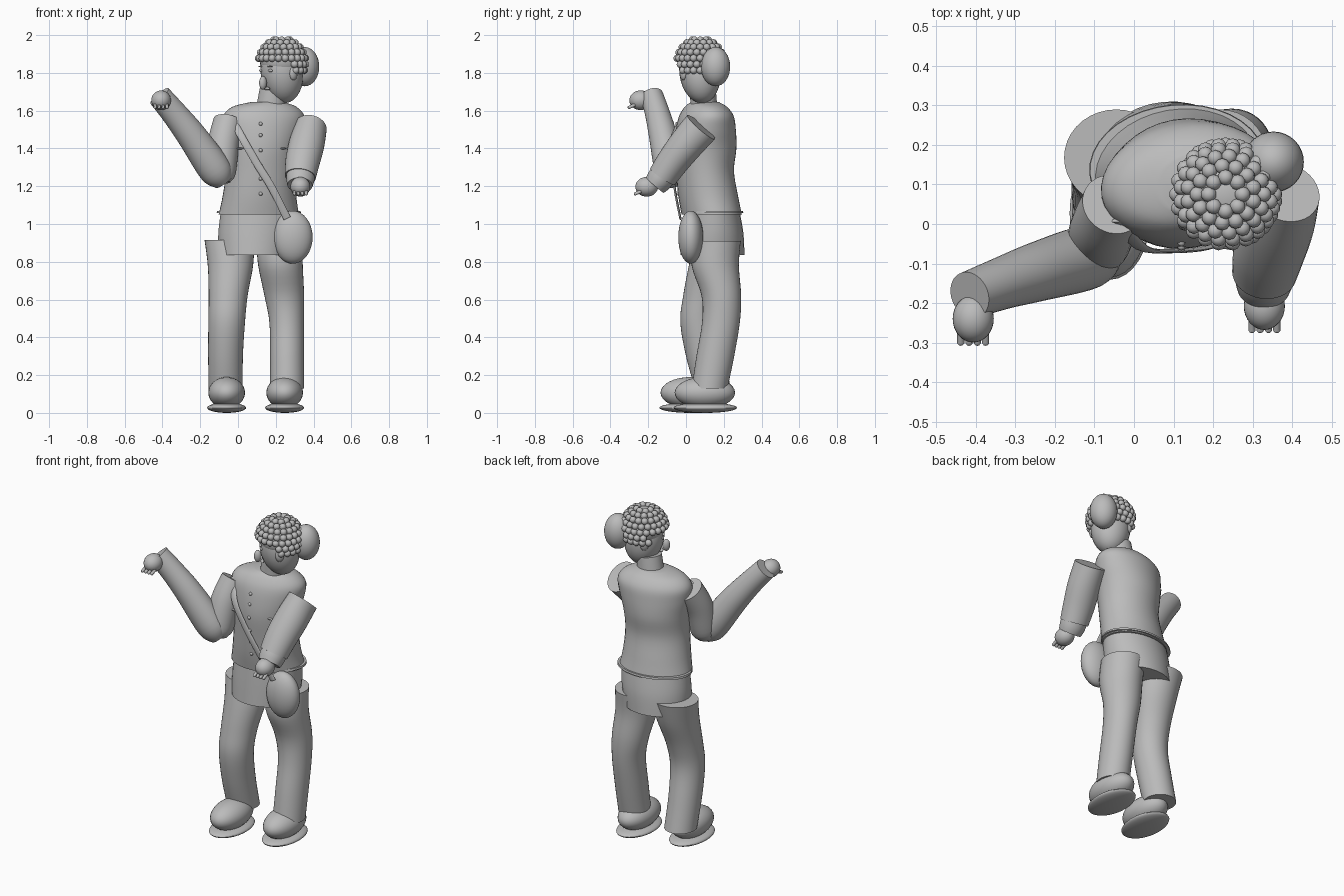
import bpy, bmesh, math
from mathutils import Vector, Matrix

if "Cube" in bpy.data.objects:
    bpy.data.objects.remove(bpy.data.objects["Cube"])

grey = bpy.data.materials.new("plain_grey")
grey.use_nodes = True
grey.diffuse_color = (0.5, 0.5, 0.5, 1)
grey.node_tree.nodes["Principled BSDF"].inputs["Base Color"].default_value = (0.5, 0.5, 0.5, 1)


def finish(name, bm):
    bmesh.ops.recalc_face_normals(bm, faces=bm.faces[:])
    mesh = bpy.data.meshes.new(name)
    bm.to_mesh(mesh)
    bm.free()
    mesh.materials.append(grey)
    for p in mesh.polygons:
        p.use_smooth = True
    mesh.set_sharp_from_angle(angle=math.radians(45))
    obj = bpy.data.objects.new(name, mesh)
    bpy.context.collection.objects.link(obj)
    return obj


def ball(name, loc, radii, turn=None, seg=32):
    """Ellipsoid with optional rotation matrix."""
    bm = bmesh.new()
    m = Matrix.Translation(loc) @ (turn or Matrix()) @ Matrix.Diagonal((*radii, 1))
    bmesh.ops.create_uvsphere(bm, u_segments=seg, v_segments=seg // 2, radius=1, matrix=m)
    return finish(name, bm)


def smooth_sections(rows, steps=5):
    """Catmull-Rom interpolation between cross sections."""
    rows = [Vector(r) for r in rows]
    out = []
    for i in range(len(rows) - 1):
        a, b, c, d = rows[max(i - 1, 0)], rows[i], rows[i + 1], rows[min(i + 2, len(rows) - 1)]
        for k in range(steps):
            t = k / steps
            out.append(b + (c - a) * (t / 2) + (a * 2 - b * 5 + c * 4 - d) * (t * t / 2)
                       + (b * 3 - a - c * 3 + d) * (t ** 3 / 2))
    return out + [rows[-1]]


def loft(name, rows, level=False, seg=36, yaw=0):
    """Tube through sections (x, y, z, rx, ry), bottom to top, with flat ends."""
    rows = smooth_sections(rows)
    spin = Matrix.Rotation(math.radians(yaw), 3, "Z")
    bm = bmesh.new()
    rings = []
    for i, r in enumerate(rows):
        tangent = Vector(rows[min(i + 1, len(rows) - 1)][:3]) - Vector(rows[max(i - 1, 0)][:3])
        q = Vector((0, 0, 1)).rotation_difference(Vector((0, 0, 1)) if level else tangent)
        ring = []
        for k in range(seg):
            a = math.tau * k / seg
            ring.append(bm.verts.new(Vector(r[:3]) + q @ (spin @ Vector((r[3] * math.cos(a), r[4] * math.sin(a), 0)))))
        rings.append(ring)
    for lo, hi in zip(rings, rings[1:]):
        for k in range(seg):
            n = (k + 1) % seg
            bm.faces.new((lo[k], lo[n], hi[n], hi[k]))
    bm.faces.new(rings[0])
    bm.faces.new(rings[-1])
    return finish(name, bm)


# Jacket, with broad shoulders, and its flared hem
loft("jacket", [(.11, .136, 1.05, .214, .158), (.114, .117, 1.15, .196, .157), (.122, .1, 1.28, .186, .153),
                (.126, .102, 1.4, .194, .164), (.132, .105, 1.5, .214, .157), (.136, .108, 1.572, .217, .142),
                (.14, .105, 1.62, .172, .11), (.155, .1, 1.645, .09, .075)], level=True, yaw=10)
loft("jacket_hem", [(.11, .146, 1.058, .224, .157), (.11, .146, 1.07, .222, .155)], level=True, yaw=5)

# Hip wrap
loft("hip_wrap", [(.09, .14, .835, .195, .17), (.1, .142, .95, .205, .162),
                  (.11, .138, 1.06, .203, .147)], level=True, yaw=5)

# Trouser legs, each with a wide flat top
loft("right_leg", [(-.065, .145, .12, .09, .095), (-.066, .1, .3, .092, .1), (-.06, .07, .48, .097, .1),
                   (-.052, .09, .62, .103, .105), (-.04, .135, .78, .12, .12),
                   (-.045, .168, .915, .132, .122)], level=True)
loft("left_leg", [(.26, .125, .13, .09, .095), (.26, .155, .3, .09, .1), (.258, .185, .48, .092, .1),
                  (.245, .187, .62, .105, .105), (.225, .155, .78, .118, .125),
                  (.218, .165, .91, .122, .125)], level=True)

# Shoes
for side, x, y in (("right", -.06, .025), ("left", .247, .1)):
    ball(side + "_shoe", (x, y, .107), (.097, .16, .083))
    ball(side + "_sole", (x, y + .002, .027), (.103, .168, .027))

# Right arm, bent and raised
loft("right_upper_arm", [(-.09, -.06, 1.22, .05, .05), (-.09, -.05, 1.27, .078, .078),
                         (-.078, -.01, 1.42, .083, .083), (-.052, .05, 1.54, .08, .084)])
loft("right_forearm", [(-.075, -.07, 1.22, .05, .05), (-.12, -.085, 1.285, .087, .08),
                       (-.24, -.12, 1.46, .079, .075), (-.333, -.15, 1.58, .069, .066),
                       (-.416, -.18, 1.678, .063, .06)])
# Left arm, reaching forward
loft("left_sleeve", [(.33, -.125, 1.25, .082, .078), (.342, -.07, 1.33, .091, .085),
                     (.363, 0, 1.42, .094, .092), (.385, .08, 1.513, .086, .097)])
loft("left_cuff", [(.328, -.165, 1.205, .066, .062), (.33, -.14, 1.235, .074, .07), (.335, -.1, 1.29, .076, .072)])

# Hands with short fingers
for side, x, y, z in (("right", -.407, -.24, 1.655), ("left", .33, -.208, 1.197)):
    ball(side + "_hand", (x, y, z), (.052, .06, .052))
    for k in range(4):
        fx = x + (k - 1.5) * .021
        loft(side + "_finger", [(fx, y - .062, z - .038, .009, .009), (fx, y - .03, z - .024, .009, .009)], seg=10)
        ball(side + "_fingertip", (fx, y - .06, z - .037), (.009, .009, .009), seg=10)

# Shoulder bag and strap
ball("bag", (.29, .025, .93), (.105, .066, .14))
loft("bag_strap", [(.26, -.03, 1.03, .02, .006), (.18, -.06, 1.19, .02, .006), (.1, -.068, 1.32, .02, .006),
                   (.02, -.06, 1.46, .02, .006), (-.04, .01, 1.57, .02, .006)], seg=12)

# Jacket buttons and chest tabs
for z, y in ((1.16, -.04), (1.24, -.049), (1.31, -.055), (1.39, -.062), (1.47, -.057), (1.53, -.047)):
    ball("button", (.12, y, z), (.01, .01, .01), seg=12)
for x, y in ((.01, -.046), (.235, -.027)):
    ball("chest_tab", (x, y, 1.4), (.022, .009, .005), seg=12)

# Neck and head
loft("collar", [(.172, .095, 1.6, .078, .072), (.188, .09, 1.71, .073, .068)])
tilt = Vector((0, 0, 1)).rotation_difference(Vector((-.045, -.04, .32))).to_matrix().to_4x4()
head = Vector((.232, .073, 1.802))
ball("head", head, (.112, .108, .164), tilt)

# Face, turned towards the right arm
turn = math.radians(-55)
face = Matrix.Rotation(turn, 4, "Z")


def on_face(side, out, up):
    return head + face @ Vector((side, -out, up))


ball("nose", on_face(0, .122, -.055), (.018, .022, .036), face, 16)
ball("mouth", on_face(0, .096, -.085), (.026, .01, .008), face, 16)
for s in (-1, 1):
    ball("eye", on_face(s * .042, .103, .01), (.018, .008, .008), face, 16)
    ball("eyebrow", on_face(s * .042, .106, .032), (.022, .007, .004), face, 16)
    ball("ear", on_face(s * .107, 0, -.005), (.016, .024, .036), face, 16)

# Hair bun, scalp and rows of curls
ball("hair_bun", (.353, .157, 1.833), (.077, .077, .104))
crown = Vector((.232, .075, 1.856))
ball("scalp", crown + Vector((0, 0, .012)), (.117, .117, .11))
forward = face @ Vector((0, -1, 0))
bm = bmesh.new()
for row in range(7):
    polar = math.radians(20 + 15 * row)
    count = round(math.tau * .125 * math.sin(polar) / .035)
    for k in range(count):
        a = math.tau * (k + row % 2 / 2) / count
        d = Vector((math.sin(polar) * math.cos(a), math.sin(polar) * math.sin(a), math.cos(polar)))
        if row > 4 and d.dot(forward) > .2:
            continue
        bmesh.ops.create_icosphere(bm, subdivisions=2, radius=.02, matrix=Matrix.Translation(crown + d * .125))
finish("hair_curls", bm)
